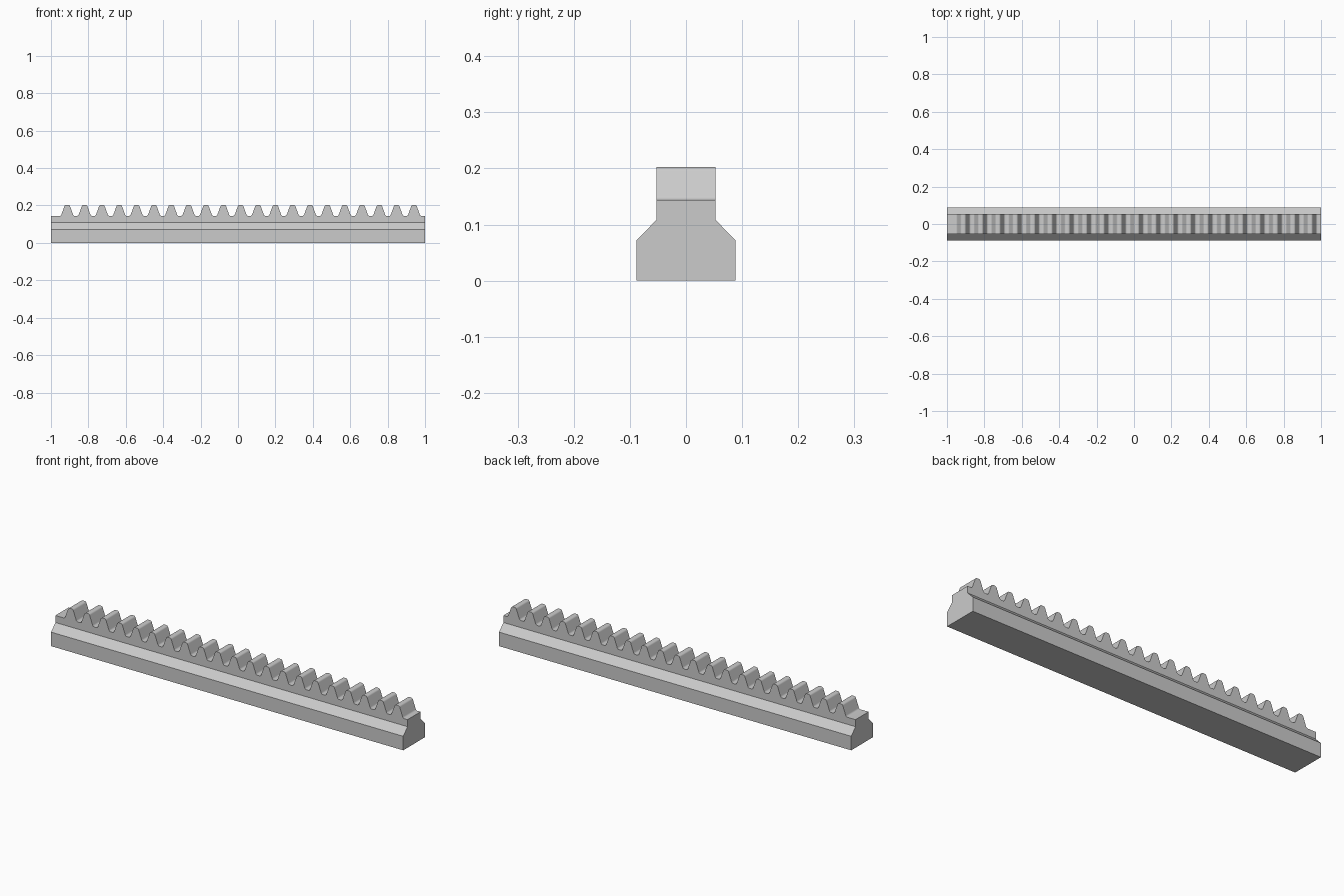
import bpy, bmesh, math
from mathutils import Vector

cube = bpy.data.objects.get("Cube")
if cube:
    bpy.data.objects.remove(cube, do_unlink=True)

# Main sizes
TEETH, PITCH, FIRST = 21, 0.0927, -0.913
ROOT, TIP = 0.144, 0.203
SHOULDER, WAIST = 0.072, 0.108
HALF_BASE, HALF_RIDGE = 0.088, 0.053
FLANK = math.tan(math.radians(20))


def fillet(prev, corner, nxt, radius, steps=6):
    """Round one corner of a profile with a tangent arc."""
    a, b = (prev - corner).normalized(), (nxt - corner).normalized()
    half = a.angle(b) / 2
    centre = corner + (a + b).normalized() * (radius / math.sin(half))
    reach = radius / math.tan(half)
    start = (corner + a * reach - centre).normalized()
    end = (corner + b * reach - centre).normalized()
    return [centre + start.slerp(end, i / steps) * radius
            for i in range(steps + 1)]


def tooth_profile(x):
    """Trapezoid tooth with rounded root and tip corners."""
    mid = (ROOT + TIP) / 2
    lean = (TIP - mid) * FLANK
    wide, narrow = PITCH / 4 + lean, PITCH / 4 - lean
    pts = [Vector(p) for p in (
        (x - PITCH / 2, ROOT), (x - wide, ROOT), (x - narrow, TIP),
        (x + narrow, TIP), (x + wide, ROOT), (x + PITCH / 2, ROOT))]
    out = []
    for i in range(1, 5):
        out += fillet(pts[i - 1], pts[i], pts[i + 1], 0.011)
    return out


def sweep(bm, near, far):
    """Skin an open profile between two ends and close each end with a cap."""
    a = [bm.verts.new(p) for p in near]
    b = [bm.verts.new(p) for p in far]
    for i in range(len(a) - 1):
        bm.faces.new((a[i], a[i + 1], b[i + 1], b[i]))
    bm.faces.new(a)
    bm.faces.new(b)


bm = bmesh.new()

# Base bar with sloped shoulders, open where the ridge sits
half = [(HALF_RIDGE, WAIST), (HALF_BASE, SHOULDER), (HALF_BASE, 0)]
section = half + [(-y, z) for y, z in reversed(half)]
sweep(bm, [(-1, y, z) for y, z in section], [(1, y, z) for y, z in section])

# Toothed ridge, open underneath
rack = [Vector((-1, WAIST)), Vector((-1, ROOT))]
for n in range(TEETH):
    rack += tooth_profile(FIRST + n * PITCH)
rack += [Vector((1, ROOT)), Vector((1, WAIST))]
sweep(bm, [(p.x, -HALF_RIDGE, p.y) for p in rack],
      [(p.x, HALF_RIDGE, p.y) for p in rack])

bmesh.ops.remove_doubles(bm, verts=bm.verts, dist=0.0001)
bmesh.ops.recalc_face_normals(bm, faces=bm.faces)
mesh = bpy.data.meshes.new("gear_rack")
bm.to_mesh(mesh)
bm.free()

# Plain grey metal
grey = bpy.data.materials.new("grey_metal")
grey.use_nodes = True
colour = (0.6, 0.6, 0.6, 1)
grey.diffuse_color = colour
grey.node_tree.nodes["Principled BSDF"].inputs["Base Color"].default_value = colour
mesh.materials.append(grey)

gear_rack = bpy.data.objects.new("gear_rack", mesh)
bpy.context.collection.objects.link(gear_rack)
bpy.ops.object.select_all(action="DESELECT")
gear_rack.select_set(True)
bpy.context.view_layer.objects.active = gear_rack
bpy.ops.object.shade_smooth_by_angle(angle=math.radians(30))
